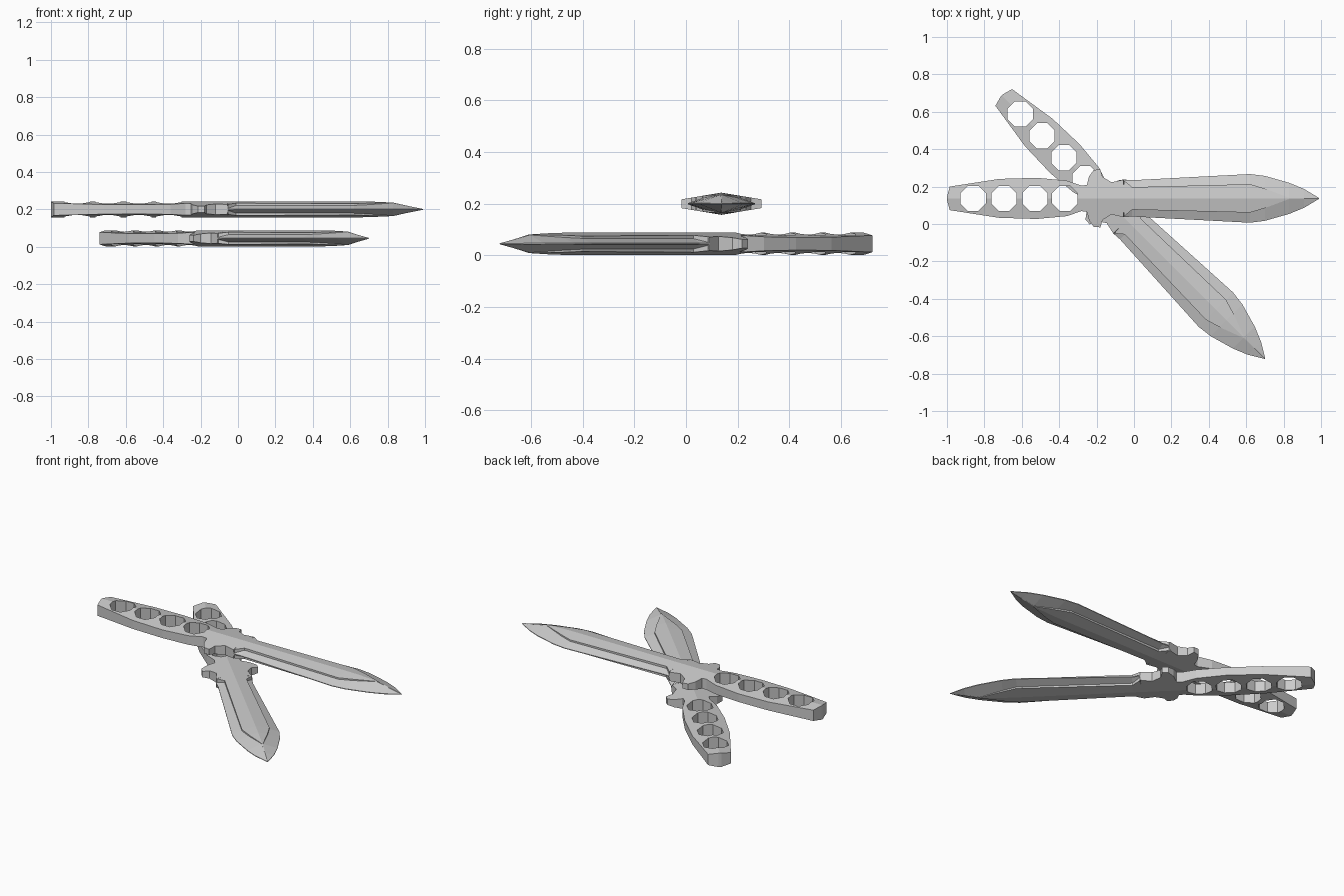
import bpy, bmesh, math
from mathutils import Matrix

if "Cube" in bpy.data.objects:
    bpy.data.objects.remove(bpy.data.objects["Cube"])

RIDGE, SLOPE = 0.043, 0.168


def roof(y):
    return RIDGE - SLOPE * y


# Handle, guard and ricasso: (x, half width), faces lie on one shallow roof
grip = [(-1.0, 0.008), (-0.985, 0.063), (-0.72, 0.104), (-0.52, 0.110),
        (-0.36, 0.095), (-0.28, 0.068), (-0.252, 0.072), (-0.24, 0.118),
        (-0.215, 0.152), (-0.18, 0.155), (-0.168, 0.115), (-0.12, 0.086),
        (-0.056, 0.100)]
# Blade: (x, half width, ridge z, inner y, inner z, step z, edge z)
blade = [(-0.053, 0.100, RIDGE, 0.096, roof(0.096), 0.006, 0.003),
         (-0.01, 0.097, RIDGE, 0.060, roof(0.060), 0.020, 0.002),
         (0.62, 0.130, RIDGE, 0.076, 0.030, 0.021, 0.002),
         (0.70, 0.120, 0.042, 0.052, 0.033, 0.025, 0.002),
         (0.83, 0.083, 0.036, 0.003, 0.0355, 0.034, 0.002),
         (0.91, 0.050, 0.018, 0.002, 0.0175, 0.017, 0.002),
         (0.99, 0.002, 0.002, 0.001, 0.0015, 0.0015, 0.001)]
stations = [(x, h, RIDGE, h * 0.6, roof(h * 0.6), roof(h * 0.6), roof(h))
            for x, h in grip] + blade


def section(s):
    x, h, zr, yi, zi, zs, ze = s
    q = [(yi, zi), (yi, zs), (h, ze)]
    low = [(y, -z) for y, z in reversed(q)]
    right = [(0, zr)] + q + low + [(0, -zr)]
    left = [(-y, z) for y, z in reversed(q + low)]
    return [(x, y, z) for y, z in right + left]


def finish(bm, name):
    bmesh.ops.recalc_face_normals(bm, faces=bm.faces)
    me = bpy.data.meshes.new(name)
    bm.to_mesh(me)
    bm.free()
    ob = bpy.data.objects.new(name, me)
    bpy.context.collection.objects.link(ob)
    return ob


# Knife body lofted through the cross-sections
bm = bmesh.new()
rings = [[bm.verts.new(p) for p in section(s)] for s in stations]
for a, b in zip(rings, rings[1:]):
    n = len(a)
    for i in range(n):
        j = (i + 1) % n
        bm.faces.new((a[i], a[j], b[j], b[i]))
bm.faces.new(rings[0])
bm.faces.new(rings[-1])
bmesh.ops.remove_doubles(bm, verts=bm.verts, dist=0.0001)
knife = finish(bm, "upper_knife")

# Octagonal holes through the handle
bm = bmesh.new()
for x in (-0.86, -0.695, -0.53, -0.37):
    bmesh.ops.create_cone(
        bm, cap_ends=True, segments=8, radius1=0.073, radius2=0.073, depth=0.3,
        matrix=Matrix.Translation((x, 0, 0)) @ Matrix.Rotation(math.pi / 8, 4, 'Z'))
cutter = finish(bm, "hole_cutter")
cutter.hide_render = True
mod = knife.modifiers.new("holes", 'BOOLEAN')
mod.operation = 'DIFFERENCE'
mod.solver = 'EXACT'
mod.object = cutter
bpy.context.view_layer.objects.active = knife
bpy.ops.object.modifier_apply(modifier="holes")
bpy.data.objects.remove(cutter)

# Second knife lies underneath, turned 45 degrees
lower = knife.copy()
lower.name = "lower_knife"
bpy.context.collection.objects.link(lower)
lower.location = (0, -0.02, 0.045)
lower.rotation_euler = (0, 0, -math.pi / 4)
knife.location = (0, 0.137, 0.2)
